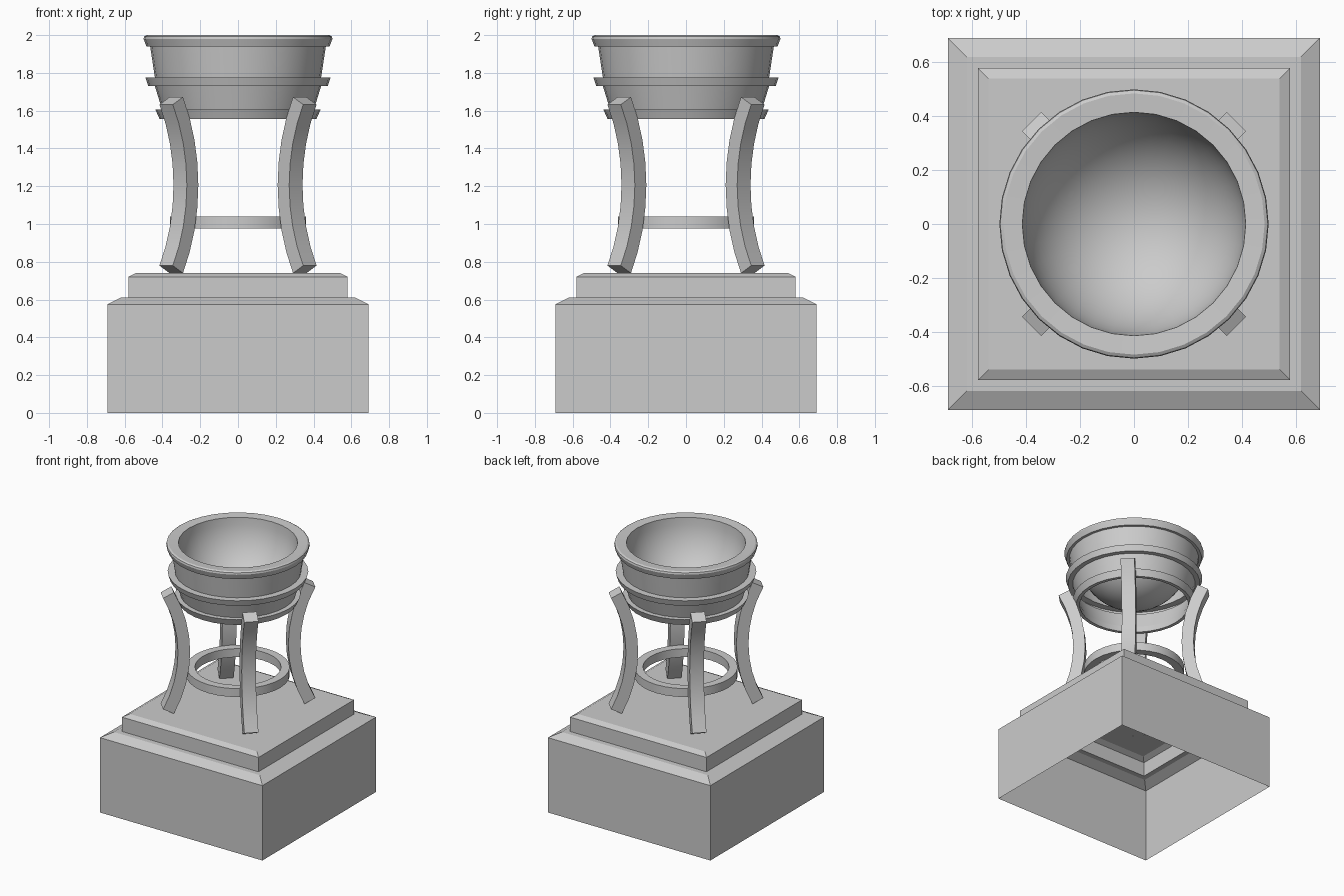
import bpy, bmesh, math

if "Cube" in bpy.data.objects:
    bpy.data.objects.remove(bpy.data.objects["Cube"])

SIDES = 32


def make_object(name, verts, faces, smooth=True):
    mesh = bpy.data.meshes.new(name)
    mesh.from_pydata(verts, [], faces)
    bm = bmesh.new()
    bm.from_mesh(mesh)
    bmesh.ops.remove_doubles(bm, verts=bm.verts, dist=1e-5)
    bmesh.ops.recalc_face_normals(bm, faces=bm.faces)
    bm.to_mesh(mesh)
    bm.free()
    obj = bpy.data.objects.new(name, mesh)
    bpy.context.collection.objects.link(obj)
    if smooth:
        bpy.ops.object.select_all(action='DESELECT')
        obj.select_set(True)
        bpy.context.view_layer.objects.active = obj
        bpy.ops.object.shade_smooth_by_angle(angle=math.radians(30))
    return obj


def lathe(name, profile, closed=False, sides=SIDES, offset=0.0, cap_last=False, smooth=True):
    """Spin a list of (radius, z) points around the z axis."""
    n = len(profile)
    verts = [(r * math.cos(offset + math.tau * s / sides),
              r * math.sin(offset + math.tau * s / sides), z)
             for s in range(sides) for r, z in profile]
    faces = []
    for s in range(sides):
        t = (s + 1) % sides
        for i in range(n if closed else n - 1):
            j = (i + 1) % n
            faces.append((s * n + i, t * n + i, t * n + j, s * n + j))
    if cap_last:
        faces.append([s * n + n - 1 for s in range(sides)])
    return make_object(name, verts, faces, smooth)


# Stepped square pedestal, open underneath
steps = [(0.69, 0), (0.69, 0.575), (0.62, 0.61), (0.58, 0.61), (0.58, 0.72), (0.54, 0.74)]
lathe("pedestal", [(h * math.sqrt(2), z) for h, z in steps],
      sides=4, offset=math.pi / 4, cap_last=True, smooth=False)

# Bowl: flared outer skirt with a band and a rolled rim, and a round basin inside
outer = [(0.40, 1.60), (0.44, 1.73), (0.475, 1.73), (0.49, 1.775), (0.44, 1.775),
         (0.465, 1.94), (0.485, 1.94), (0.50, 1.98), (0.497, 1.993), (0.485, 2.0)]
basin = [(0.415 * math.cos(a), 1.995 - 0.435 * math.sin(a))
         for a in (math.pi / 2 * k / 12 for k in range(12))]
lathe("bowl", outer + basin + [(0.0, 1.56)])

# Hoop under the bowl and brace ring between the legs
lathe("upper_hoop", [(0.40, 1.605), (0.437, 1.605), (0.415, 1.555), (0.39, 1.555)], closed=True)
lathe("brace_ring", [(0.30, 0.975), (0.36, 0.975), (0.36, 1.04), (0.30, 1.04)], closed=True)


# Four inward-bowed legs on the diagonals
def leg(name, heading, segs=8):
    centre_r, centre_z, bend, half_t, half_w = 1.35, 1.206, 0.96, 0.043, 0.05
    c, s = math.cos(heading), math.sin(heading)
    verts, faces = [], []
    for k in range(segs + 1):
        a = math.radians(-27.7 + 55.4 * k / segs)
        for dt, w in ((-half_t, -half_w), (-half_t, half_w), (half_t, half_w), (half_t, -half_w)):
            r = centre_r - (bend + dt) * math.cos(a)
            z = centre_z + (bend + dt) * math.sin(a)
            verts.append((r * c - w * s, r * s + w * c, z))
    for k in range(segs):
        for i in range(4):
            j = (i + 1) % 4
            faces.append((4 * k + i, 4 * k + j, 4 * k + 4 + j, 4 * k + 4 + i))
    last = 4 * segs
    faces += [(0, 1, 2, 3), (last, last + 1, last + 2, last + 3)]
    make_object(name, verts, faces)


for i, label in enumerate(("back_right", "back_left", "front_left", "front_right")):
    leg(label + "_leg", math.pi / 4 + i * math.pi / 2)
